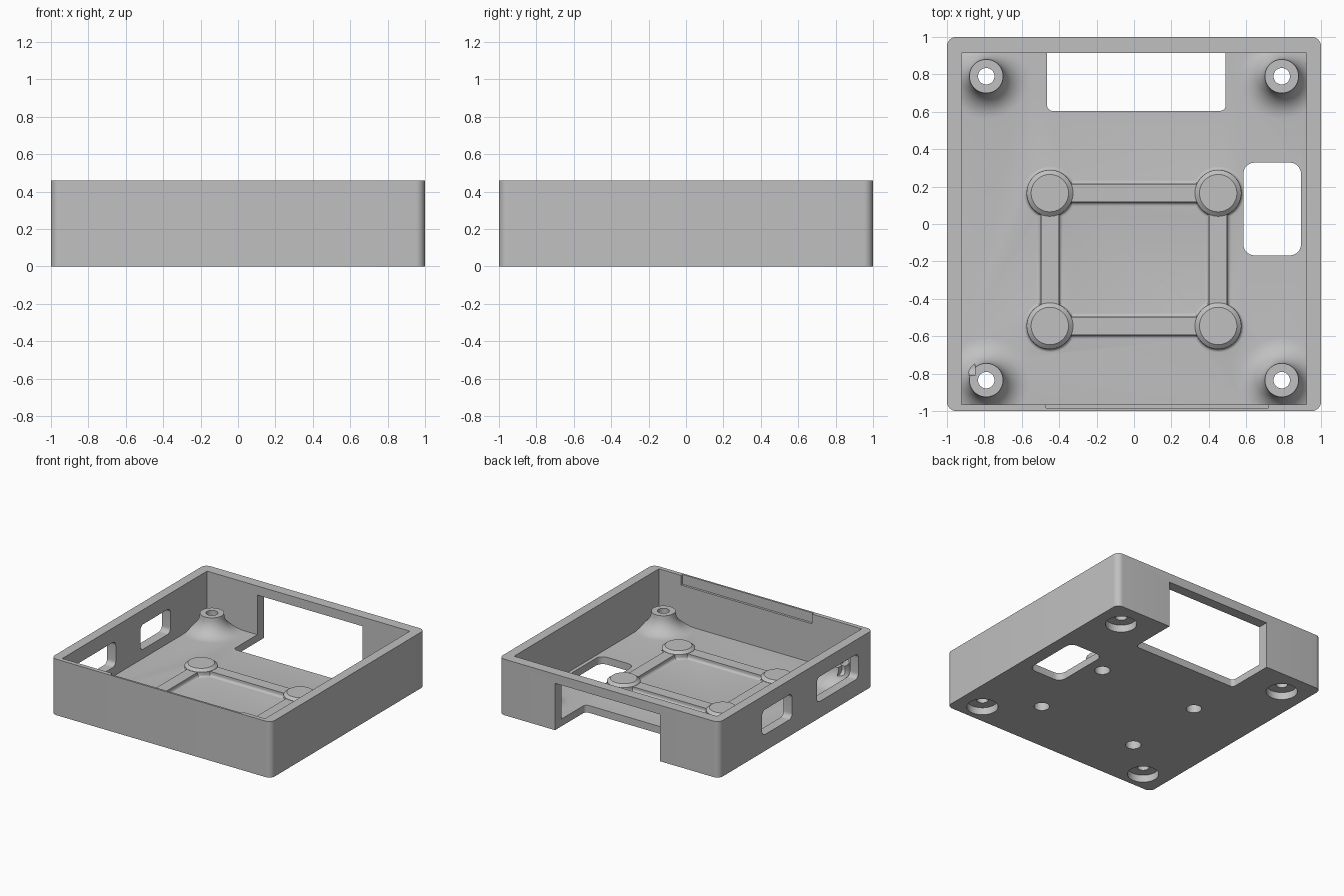
import bpy, bmesh, math
from mathutils import Matrix

if "Cube" in bpy.data.objects:
    bpy.data.objects.remove(bpy.data.objects["Cube"])

H, FLOOR = 0.46, 0.06
PADS = [(x, y) for x in (-0.45, 0.45) for y in (0.165, -0.545)]
POSTS = [(x, y) for x in (-0.79, 0.79) for y in (0.79, -0.835)]

grey = bpy.data.materials.new("matte grey")
grey.diffuse_color = (0.53, 0.53, 0.53, 1)
grey.use_nodes = True
grey.node_tree.nodes["Principled BSDF"].inputs["Base Color"].default_value = grey.diffuse_color


def make(name, bm, matrix=None):
    if matrix:
        bm.transform(matrix)
    bmesh.ops.recalc_face_normals(bm, faces=bm.faces)
    me = bpy.data.meshes.new(name)
    bm.to_mesh(me)
    bm.free()
    me.materials.append(grey)
    ob = bpy.data.objects.new(name, me)
    bpy.context.collection.objects.link(ob)
    return ob


def loft(name, rings, matrix=None):
    """Solid through equal-length rings of points, capped at both ends."""
    bm = bmesh.new()
    vs = [[bm.verts.new(p) for p in ring] for ring in rings]
    n = len(vs[0])
    for a, b in zip(vs, vs[1:]):
        for i in range(n):
            j = (i + 1) % n
            bm.faces.new((a[i], a[j], b[j], b[i]))
    bm.faces.new(vs[0][::-1])
    bm.faces.new(vs[-1])
    return make(name, bm, matrix)


def block(name, x0, x1, y0, y1, z0, z1, r=0.0, matrix=None):
    """Box with rounded vertical corners."""
    pts = []
    for k, (cx, cy) in enumerate([(x1 - r, y1 - r), (x0 + r, y1 - r),
                                  (x0 + r, y0 + r), (x1 - r, y0 + r)]):
        steps = 8 if r else 0
        for s in range(steps + 1):
            a = math.pi / 2 * (k + (s / steps if steps else 0))
            pts.append((cx + r * math.cos(a), cy + r * math.sin(a)))
    return loft(name, [[(x, y, z) for x, y in pts] for z in (z0, z1)], matrix)


def turned(name, x, y, profile, n=48):
    """Round solid from (radius, z) profile points."""
    ring = [(math.cos(2 * math.pi * i / n), math.sin(2 * math.pi * i / n)) for i in range(n)]
    return loft(name, [[(x + r * c, y + r * s, z) for c, s in ring] for r, z in profile])


def fillet(r, z, size, steps=8):
    """Concave quarter arc from the foot (r+size, z) up to (r, z+size)."""
    return [(r + size * (1 - math.sin(a)), z + size * (1 - math.cos(a)))
            for a in (math.pi / 2 * s / steps for s in range(steps + 1))]


def combine(target, tool, op):
    mod = target.modifiers.new(op.lower(), 'BOOLEAN')
    mod.operation, mod.solver, mod.object = op, 'EXACT', tool
    bpy.context.view_layer.objects.active = target
    bpy.ops.object.modifier_apply(modifier=mod.name)
    bpy.data.objects.remove(tool)


# Open tray with rounded vertical corners
tray = block("tray", -1, 1, -1, 1, 0, H, 0.05)
combine(tray, block("cavity", -0.922, 0.922, -0.965, 0.915, FLOOR, 1), 'DIFFERENCE')

# Corner screw posts with wide flared feet, trimmed inside the walls
for x, y in POSTS:
    post = turned("post", x, y, [(0.23, 0.03)] + fillet(0.09, FLOOR, 0.14)[:-1] + [(0.09, 0.2)])
    combine(post, block("trim", -0.96, 0.96, -0.98, 0.96, -1, 1), 'INTERSECT')
    combine(tray, post, 'UNION')

# Ribs joining the pads, with filleted feet
half = fillet(0.048, FLOOR, 0.022, 5)
section = [(0.07, 0.03)] + half + [(0.048, 0.098)]
section += [(-u, z) for u, z in reversed(section)]
for x in (-0.45, 0.45):
    combine(tray, loft("rib", [[(x + u, y, z) for u, z in section] for y in (-0.545, 0.165)]), 'UNION')
for y in (-0.545, 0.165):
    combine(tray, loft("rib", [[(x, y + u, z) for u, z in section] for x in (-0.45, 0.45)]), 'UNION')

# Chamfered round pads
for x, y in PADS:
    pad = turned("pad", x, y, [(0.142, 0.03)] + fillet(0.124, FLOOR, 0.018, 5)
                 + [(0.124, 0.1), (0.1, 0.12)])
    combine(tray, pad, 'UNION')

# Screw holes with counterbores, and blind holes under the pads
for x, y in POSTS:
    combine(tray, turned("screw_hole", x, y, [(0.118, -0.1), (0.118, 0.06), (0.044, 0.0601), (0.044, 0.5)]),
            'DIFFERENCE')
for x, y in PADS:
    combine(tray, turned("blind_hole", x, y, [(0.058, -0.1), (0.058, 0.075)], 32), 'DIFFERENCE')

# Floor window and the notch through floor and back wall
combine(tray, block("floor_window", 0.585, 0.893, -0.168, 0.328, -0.1, 0.3, 0.06), 'DIFFERENCE')
combine(tray, block("back_notch", -0.465, 0.49, 0.605, 1.2, -0.1, 0.385, 0.03), 'DIFFERENCE')

# Rounded windows in the left wall
to_side = Matrix(((0, 0, 1, 0), (1, 0, 0, 0), (0, 1, 0, 0), (0, 0, 0, 1)))
for y0, y1 in ((0.05, 0.44), (-0.81, -0.27)):
    combine(tray, block("side_window", y0, y1, 0.135, 0.34, -1.1, -0.85, 0.04, to_side), 'DIFFERENCE')

# Shallow lip recess along the inside of the front wall
combine(tray, block("lip_recess", -0.47, 0.72, -0.984, -0.9, 0.38, 0.6), 'DIFFERENCE')

# Smooth curves, crisp edges
bpy.ops.object.select_all(action='DESELECT')
tray.select_set(True)
bpy.context.view_layer.objects.active = tray
bpy.ops.object.shade_smooth_by_angle(angle=math.radians(25))
